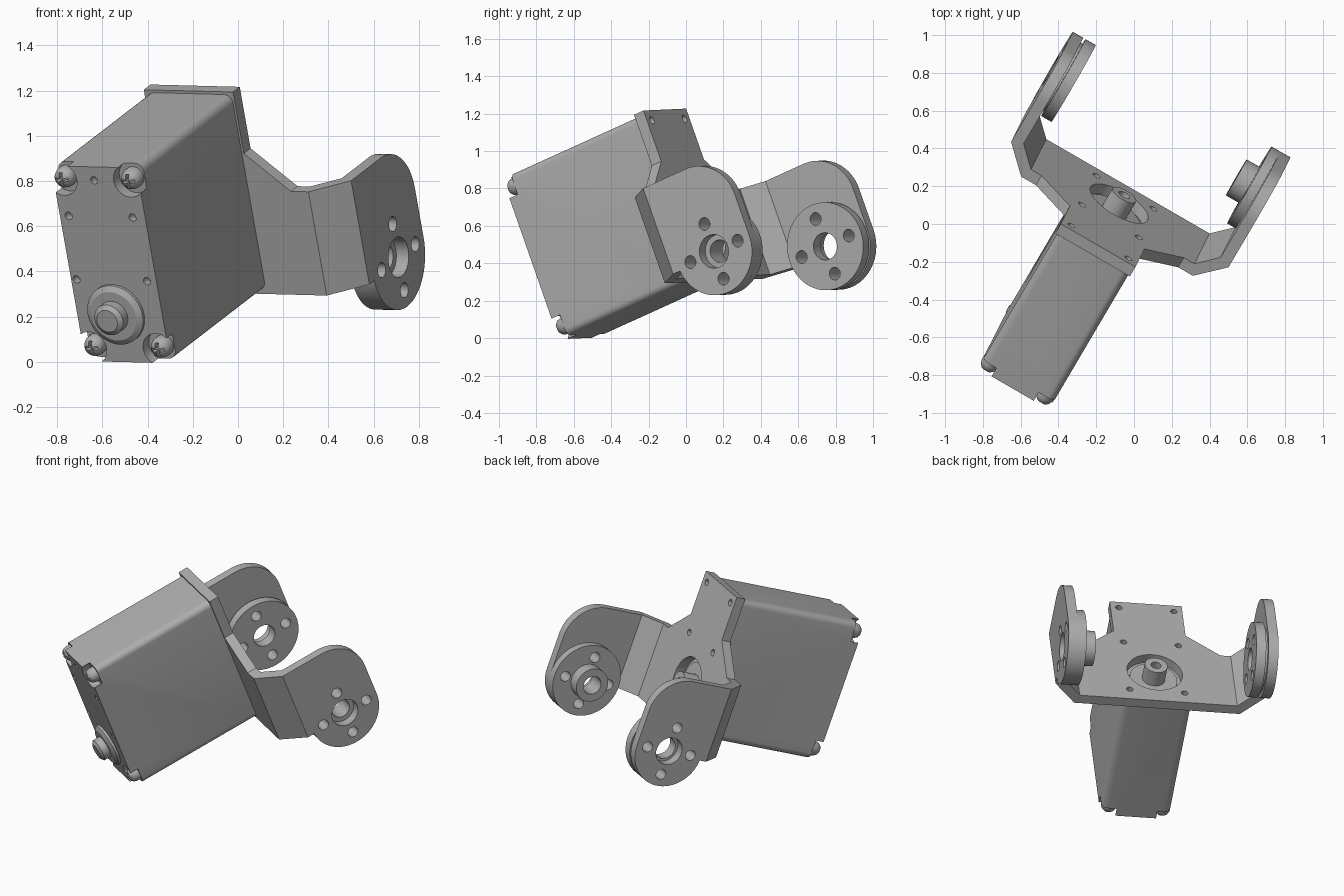
import bpy, bmesh
from math import sin, cos, pi, radians
from mathutils import Vector, Matrix

if "Cube" in bpy.data.objects:
    bpy.data.objects.remove(bpy.data.objects["Cube"])

grey = bpy.data.materials.new("plain grey")
grey.use_nodes = True
COL = (0.42, 0.42, 0.42, 1)
grey.diffuse_color = COL
grey.node_tree.nodes["Principled BSDF"].inputs["Base Color"].default_value = COL

# Tilted frame: x across the bracket, y along the motor, z up the plate
up = Vector((-0.164, -0.326, 0.931)).normalized()
across = Vector((0.866, -0.5, -0.0225)).normalized()
back = up.cross(across).normalized()
FRAME = Matrix((across, back, up)).transposed().to_4x4()
FRAME.translation = across * -0.135 + Vector((0, 0, 0.004))


def place(axis, p, q, t):
    return {"x": (t, p, q), "y": (p, t, q), "z": (p, q, t)}[axis]


def loft(name, axis, rings):
    """Skin matching 2D rings, given as (points, position on axis)."""
    bm = bmesh.new()
    loops = [[bm.verts.new(place(axis, p, q, t)) for p, q in pts] for pts, t in rings]
    for a, b in zip(loops, loops[1:]):
        for i in range(len(a)):
            j = (i + 1) % len(a)
            bm.faces.new((a[i], a[j], b[j], b[i]))
    bm.faces.new(loops[0])
    bm.faces.new(loops[-1])
    bmesh.ops.recalc_face_normals(bm, faces=bm.faces)
    mesh = bpy.data.meshes.new(name)
    bm.to_mesh(mesh)
    bm.free()
    mesh.materials.append(grey)
    obj = bpy.data.objects.new(name, mesh)
    obj.matrix_world = FRAME
    bpy.context.collection.objects.link(obj)
    return obj


def prism(name, axis, pts, lo, hi):
    return loft(name, axis, [(pts, lo), (pts, hi)])


def arc(p, q, r, start, end, n):
    return [(p + r * cos(radians(start + (end - start) * i / n)),
             q + r * sin(radians(start + (end - start) * i / n))) for i in range(n + 1)]


def turned(name, axis, p, q, profile, n=48):
    return loft(name, axis, [(arc(p, q, r, 0, 360, n)[:-1], t) for r, t in profile])


def drill(axis, p, q, r, lo, hi, n=32):
    return turned("cutter", axis, p, q, [(r, lo), (r, hi)], n)


def rect(p, q, hp, hq):
    return [(p - hp, q - hq), (p + hp, q - hq), (p + hp, q + hq), (p - hp, q + hq)]


def cut(obj, cutters):
    for c in cutters:
        c.hide_render = True
        mod = obj.modifiers.new("cut", "BOOLEAN")
        mod.operation = "DIFFERENCE"
        mod.solver = "EXACT"
        mod.object = c
        bpy.context.view_layer.objects.active = obj
        bpy.ops.object.modifier_apply(modifier=mod.name)
        bpy.data.objects.remove(c)


# Motor case: rounded box with corner pockets and small holes in the front
MID, FRONT, PLATE = 0.725, -0.69, 0.2
HW, HH, R = 0.218, 0.464, 0.04
outline = []
for k, (sx, sz) in enumerate([(1, 1), (-1, 1), (-1, -1), (1, -1)]):
    outline += arc(sx * (HW - R), MID + sz * (HH - R), R, 90 * k, 90 * k + 90, 6)
case = prism("motor_case", "y", outline, FRONT, PLATE)
corners = [(sx * 0.17 - 0.005, MID + sz * 0.4) for sx in (1, -1) for sz in (1, -1)]
cut(case, [drill("y", x, z, 0.076, FRONT - 0.1, FRONT + 0.055) for x, z in corners])
small = [(0, 1.125)] + [(s * w, z) for s in (1, -1) for w, z in ((0.163, 0.952), (0.18, 0.65))]
cut(case, [drill("y", x - 0.01, z, 0.018, FRONT - 0.1, FRONT + 0.04, 20) for x, z in small])

# Domed screws with a cross slot
for i, (x, z) in enumerate(corners):
    screw = turned("case_screw_%d" % i, "y", x, z,
                   [(0.048, FRONT + 0.06), (0.048, FRONT + 0.03), (0.042, FRONT + 0.01),
                    (0.03, FRONT - 0.003), (0.014, FRONT - 0.01)], 32)
    cut(screw, [prism("cutter", "y", rect(x, z, a, b), FRONT - 0.05, FRONT + 0.022)
                for a, b in ((0.032, 0.008), (0.008, 0.032))])

# Front bearing and stub shaft
turned("front_bearing", "y", -0.015, 0.49,
       [(0.14, FRONT + 0.01), (0.14, FRONT - 0.015), (0.115, FRONT - 0.03)])
turned("front_shaft", "y", -0.015, 0.49,
       [(0.072, FRONT), (0.072, FRONT - 0.075), (0.052, FRONT - 0.09)])

# Rear bearing and hollow output shaft
AXIS_Z = 0.522
turned("rear_bearing", "y", 0, AXIS_Z, [(0.15, PLATE - 0.01), (0.15, PLATE + 0.012)])
shaft = turned("output_shaft", "y", 0, AXIS_Z, [(0.072, PLATE), (0.072, PLATE + 0.12)])
cut(shaft, [drill("y", 0, AXIS_Z, 0.032, PLATE + 0.05, PLATE + 0.2)])

# Bracket plate: narrow top, wide bottom
T, LOW, HIGH = 0.063, 0.242, 0.735
half = [(0.499, LOW), (0.499, HIGH), (0.435, HIGH), (0.228, 0.91), (0.228, 1.202)]
plate = prism("bracket_plate", "y", half + [(-x, z) for x, z in reversed(half)], PLATE, PLATE + T)
cut(plate, [drill("y", 0, AXIS_Z, 0.175, PLATE - 0.05, PLATE + 0.2, 48)])
cut(plate, [drill("y", s * 0.174, z, 0.021, PLATE - 0.05, PLATE + 0.2, 20)
            for s in (1, -1) for z in (0.336, 0.805, 1.145)])

# Side arms: bent ramp, rounded arm and hub disc
OUT, INN, BEND = 0.665, 0.602, 0.369
HUB_Y, HUB_Z, HUB_R = 0.623, 0.263, 0.235
ramp = [(0.499, PLATE), (0.525, PLATE), (OUT, 0.343), (OUT, BEND), (INN, BEND), (0.499, PLATE + T)]
arm_outline = ([(BEND, LOW), (BEND, HIGH)]
               + arc(HUB_Y, HIGH - HUB_R, HUB_R, 90, 0, 16)
               + arc(HUB_Y, HUB_Z, HUB_R, 0, -174.9, 32))


def hub_cuts(obj, r):
    """Centre bore plus four bolt holes."""
    bolts = [(0.157, 0), (-0.157, 0), (0, 0.157), (0, -0.157)]
    holes = [(0, 0, r)] + [(a, b, 0.034) for a, b in bolts]
    cut(obj, [drill("x", HUB_Y + a, HUB_Z + b, w, -1, 1) for a, b, w in holes])


for side, s in (("left", 1), ("right", -1)):
    prism(side + "_ramp", "z", [(s * x, y) for x, y in ramp], LOW, HIGH)
    arm = prism(side + "_arm", "x", arm_outline, s * INN, s * OUT)
    hub_cuts(arm, 0.09)
    if s > 0:
        # Left hub carries an inner sleeve
        disc = turned("left_hub", "x", HUB_Y, HUB_Z,
                      [(HUB_R, INN), (HUB_R, 0.55), (0.11, 0.55), (0.11, 0.47)], 64)
        hub_cuts(disc, 0.06)
    else:
        # Right hub stands off the arm by a thin gap
        disc = turned("right_hub", "x", HUB_Y, HUB_Z,
                      [(0.205, -INN), (0.205, -0.587), (HUB_R, -0.587), (HUB_R, -0.525)], 64)
        hub_cuts(disc, 0.073)

# Smooth shading with sharp edges kept
for obj in bpy.context.scene.objects:
    obj.select_set(obj.type == "MESH")
bpy.ops.object.shade_smooth_by_angle(angle=pi / 6)
